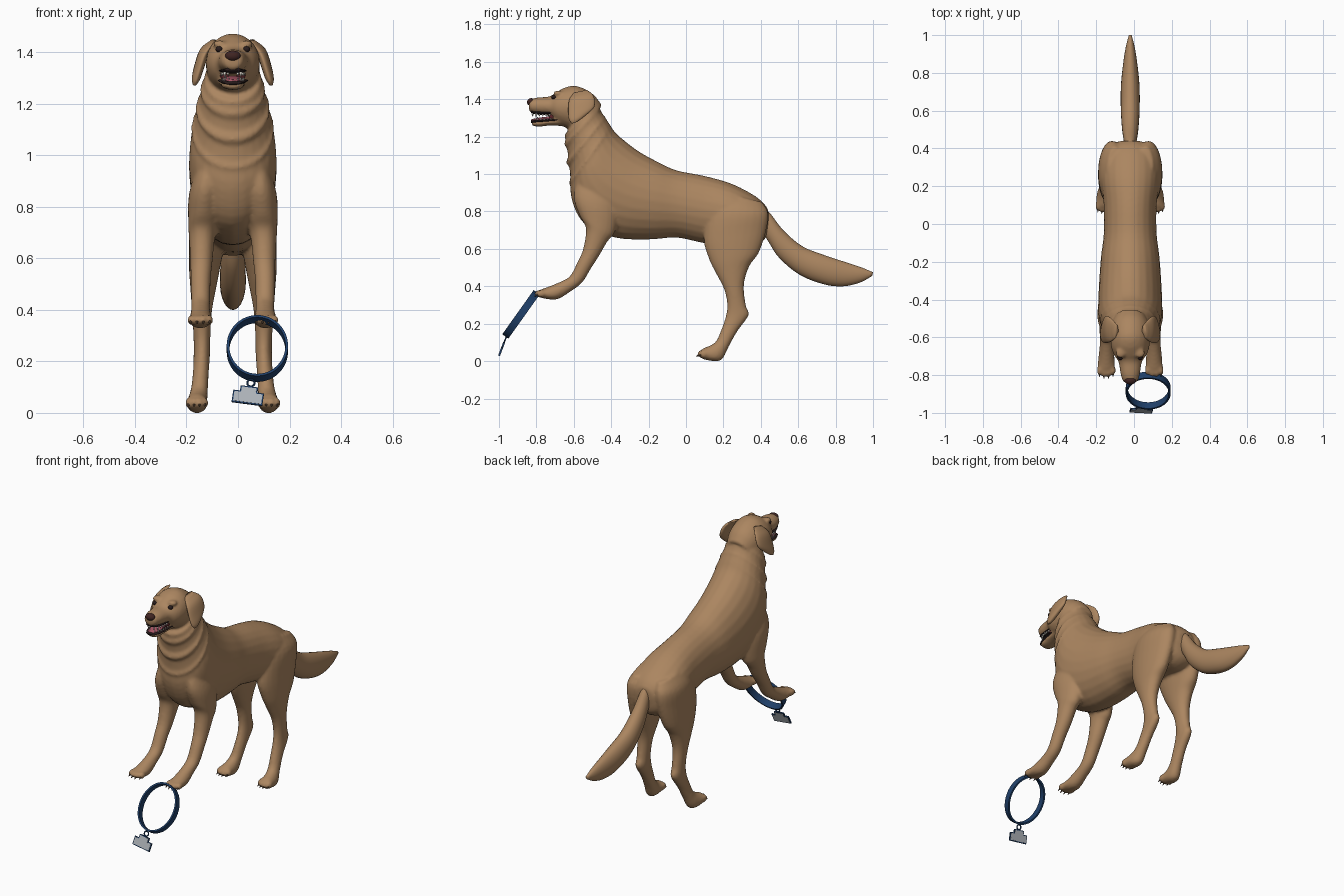
import bpy, bmesh, math
from mathutils import Vector, Matrix

default = bpy.data.objects.get("Cube")
if default:
    bpy.data.objects.remove(default, do_unlink=True)

MID = -0.02   # the animal stands slightly off the centre line
U = 0.01      # stations are written in hundredths


def material(name, r, g, b, rough=0.7):
    mat = bpy.data.materials.new(name)
    mat.use_nodes = True
    mat.diffuse_color = (r, g, b, 1)
    shader = mat.node_tree.nodes["Principled BSDF"]
    shader.inputs["Base Color"].default_value = (r, g, b, 1)
    shader.inputs["Roughness"].default_value = rough
    return mat


FUR = material("golden brown fur", 0.41, 0.238, 0.118)
NOSE = material("dark red brown nose", 0.05, 0.018, 0.016)
DARK = material("dark lips and eyes", 0.022, 0.012, 0.012)
MOUTH = material("mouth red", 0.12, 0.02, 0.025)
PINK = material("tongue pink", 0.42, 0.1, 0.14)
WHITE = material("tooth white", 0.75, 0.72, 0.65)
CLAW = material("claw brown", 0.14, 0.085, 0.05)
BLUE = material("collar blue", 0.014, 0.05, 0.14)
STEEL = material("tag grey", 0.42, 0.45, 0.48)


def finish(name, bm, mat, smooth=True):
    bmesh.ops.recalc_face_normals(bm, faces=bm.faces)
    mesh = bpy.data.meshes.new(name)
    bm.to_mesh(mesh)
    bm.free()
    mesh.materials.append(mat)
    for poly in mesh.polygons:
        poly.use_smooth = smooth
    obj = bpy.data.objects.new(name, mesh)
    bpy.context.scene.collection.objects.link(obj)
    return obj


def spline(keys, steps):
    """Smooth curve through the stations."""
    pts = [Vector(k) for k in keys]
    pts = [pts[0] * 2 - pts[1]] + pts + [pts[-1] * 2 - pts[-2]]
    out = []
    for a, b, c, d in zip(pts, pts[1:], pts[2:], pts[3:]):
        for i in range(steps):
            t = i / steps
            out.append((b * 2 + (c - a) * t + (a * 2 - b * 5 + c * 4 - d) * t**2
                        + (b * 3 - a - c * 3 + d) * t**3) * 0.5)
    return out + [pts[-2]]


def loft(bm, keys, side=0, sides=24, steps=4):
    """Skin ellipses; station = edge y,z, opposite edge y,z, half width, side offset."""
    rings = []
    for y1, z1, y2, z2, w, off in spline(keys, steps):
        ring = []
        for i in range(sides):
            a = math.tau * i / sides
            s = math.sin(a) / 2
            ring.append(bm.verts.new((
                MID + (side * off + max(w, 0.2) * math.cos(a)) * U,
                ((y1 + y2) / 2 + (y1 - y2) * s) * U,
                ((z1 + z2) / 2 + (z1 - z2) * s) * U)))
        rings.append(ring)
    for lower, upper in zip(rings, rings[1:]):
        for i in range(sides):
            j = (i + 1) % sides
            bm.faces.new((lower[i], lower[j], upper[j], upper[i]))
    bm.faces.new(rings[0])
    bm.faces.new(rings[-1])


def ball(bm, centre, size):
    bmesh.ops.create_uvsphere(bm, u_segments=16, v_segments=10, radius=1,
                              matrix=Matrix.Translation(centre) @ Matrix.Diagonal((*size, 1)))


def cone(bm, centre, direction, radius, depth):
    turn = Vector(direction).to_track_quat("Z", "Y").to_matrix().to_4x4()
    bmesh.ops.create_cone(bm, cap_ends=True, segments=8, radius1=radius, radius2=radius * 0.1,
                          depth=depth, matrix=Matrix.Translation(centre) @ turn)


# Body: torso, neck, head, jaw and legs fused into one skin
torso = [(44, 81, 44, 73, 5, 0), (41, 85, 42, 65, 11, 0), (35, 89.5, 35, 61, 15, 0),
         (24, 95, 24, 62, 15.5, 0), (10, 99, 10, 63, 14, 0), (-5, 102, -5, 66, 14, 0),
         (-15, 106.5, -20, 65, 15.5, 0), (-25, 112, -38, 66, 16.5, 0),
         (-33, 118, -54, 73, 17, 0), (-38, 122.5, -61, 86, 16.5, 0),
         (-41, 127, -62, 100, 14.8, 0), (-45, 133, -63.5, 113, 12.5, 0),
         (-48, 139, -65, 121, 11, 0)]
head = [(-45, 137, -53, 122, 8, 0), (-50, 143, -57, 123, 10, 0), (-58, 147, -62, 124, 10.5, 0),
        (-64, 146.5, -67, 126, 10, 0), (-69, 144, -70, 128, 8.5, 0), (-73, 141.5, -73, 131, 6.2, 0),
        (-79, 141, -79, 132, 5.2, 0), (-83, 140, -83, 133, 4, 0), (-84, 138.5, -84, 134.5, 2.4, 0)]
jaw = [(-65, 132, -65, 125.5, 6, 0), (-72, 130, -72, 126, 5.2, 0),
       (-79, 129, -79, 125.3, 4.4, 0), (-82.5, 128.5, -82.5, 126, 2.8, 0)]
front_leg = [(-57, 101, -39, 95, 4, 9), (-60, 88, -36, 82, 6.5, 10.5), (-57, 78, -38, 69, 5.8, 11.5),
             (-53.5, 71, -42, 64, 5, 12), (-55, 60, -46, 57, 4.3, 12.2), (-58, 53, -50.5, 50, 3.9, 12.5),
             (-62, 45.5, -55.5, 42, 3.7, 12.5), (-67, 42.5, -62, 37, 3.7, 12.5),
             (-73, 40, -69, 33, 4.3, 12.6), (-77, 38.5, -76, 33.5, 4.5, 12.7), (-79, 37.5, -79, 34.5, 3.6, 12.7)]
hind_leg = [(18, 90, 41, 85, 4, 8), (12, 80, 44, 79, 7, 9.5), (9.5, 65, 43, 70, 7, 10),
            (12.5, 54, 39, 58, 6, 11), (16.5, 46, 34, 51, 5, 11.5), (20.5, 38, 31, 41, 3.9, 12),
            (22, 30, 32, 30, 3.3, 12), (21, 23, 33.5, 24.5, 3.2, 12), (18.5, 16, 27.5, 16, 3.1, 12.4),
            (16, 10.5, 23, 8, 3.3, 13), (12.5, 8.2, 18.5, 0.3, 3.9, 13.8),
            (9.5, 7, 10, 0.8, 4.1, 14), (8, 5.5, 8, 2, 3.3, 14)]
body = bmesh.new()
for part in (torso, head, jaw):
    loft(body, part)
for side in (-1, 1):
    loft(body, front_leg, side)
    loft(body, hind_leg, side)
    for step in (-1.5, -0.5, 0.5, 1.5):
        reach = 0.01 if abs(step) < 1 else 0
        ball(body, (MID + side * 0.127 + step * 0.024, -0.775 - reach, 0.36), (0.014, 0.027, 0.02))
        ball(body, (MID + side * 0.14 + step * 0.021, 0.095 - reach, 0.038), (0.013, 0.025, 0.022))
    ball(body, (MID + side * 0.052, -0.685, 1.432), (0.026, 0.026, 0.014))

# Loose skin folds round the neck and chest
for y1, z1, y2, z2, w in ((-40, 125, -62.5, 95, 16.3), (-43, 130, -64, 106, 14.6), (-46, 134.5, -65, 116, 12.8)):
    rim = []
    for shift, scale in ((-4, 0.85), (0, 1), (2.2, 0.88)):
        my, mz, hy, hz = (y1 + y2) / 2, (z1 + z2) / 2 + shift, (y1 - y2) / 2 * scale, (z1 - z2) / 2 * scale
        rim.append((my + hy, mz + hz, my - hy, mz - hz, w * scale, 0))
    loft(body, rim)

skin = finish("body", body, FUR)
remesh = skin.modifiers.new("fuse", "REMESH")
remesh.mode = "VOXEL"
remesh.voxel_size = 0.009
remesh.use_smooth_shade = True
soften = skin.modifiers.new("soften", "SMOOTH")
soften.factor = 0.5
soften.iterations = 4

# Tail
tail = bmesh.new()
loft(tail, [(39, 85, 39, 72, 2.5, 0), (45, 79, 44, 64, 3.5, 0), (52, 70, 50, 55, 4.4, 0),
            (62, 61.5, 61, 46, 5, 0), (73, 57, 74, 41, 4.9, 0), (85, 53, 84, 40, 3.8, 0),
            (94, 50, 93, 42, 2.4, 0), (100, 47.5, 99.5, 45.5, 0.8, 0)])
finish("tail", tail, FUR)

# Ears
for side, label in ((-1, "right"), (1, "left")):
    ear = bmesh.new()
    loft(ear, [(-60, 143.5, -53, 145, 1.2, 7.5), (-62.5, 139.5, -49.5, 142, 2, 10.8),
               (-63, 133, -49, 136, 2, 13), (-62.5, 129, -54, 131, 1.7, 14.2),
               (-61, 127, -58, 128, 0.8, 14.8)], side)
    finish(label + "_ear", ear, FUR)

# Eyes and nose
for side, label in ((-1, "right"), (1, "left")):
    eye = bmesh.new()
    ball(eye, (MID + side * 0.053, -0.706, 1.411), (0.014, 0.014, 0.012))
    finish(label + "_eye", eye, DARK)
nose = bmesh.new()
ball(nose, (MID, -0.828, 1.385), (0.031, 0.022, 0.021))
finish("nose", nose, NOSE)

# Open mouth: lining, lips, tongue and teeth
mouth_parts = (
    ("mouth_lining", MOUTH, [(-67, 134, -67, 128, 5.4, 0), (-71, 134, -71, 128, 5, 0), (-73, 133.5, -73, 128, 4.2, 0)]),
    ("lower_lip", DARK, [(-68, 130.2, -68, 128, 6, 0), (-72, 129.7, -72, 127.8, 5.5, 0),
                         (-79, 129.2, -79, 127.4, 4.7, 0), (-83, 128.8, -83, 127.2, 2.8, 0)]),
    ("upper_lip", DARK, [(-68, 134, -68, 131.8, 6.4, 0), (-73, 133.8, -73, 131.8, 5.2, 0),
                         (-79, 133.8, -79, 131.7, 4.5, 0), (-83, 134, -83, 132.6, 3, 0)]),
    ("tongue", PINK, [(-69, 131, -69, 128.5, 3, 0), (-75, 130.6, -75, 128.6, 3.3, 0),
                      (-80, 129.9, -80, 128.3, 3, 0), (-82.5, 129.3, -82.5, 128.2, 1.6, 0)]))
for label, mat, keys in mouth_parts:
    bm = bmesh.new()
    loft(bm, keys)
    finish(label, bm, mat)
teeth = bmesh.new()
for side in (-1, 1):
    for i in range(6):
        y = -0.73 - i * 0.018
        x = MID + side * (0.044 - 0.0002 * i**3)
        size = 0.024 if i == 4 else 0.014
        cone(teeth, (x, y, 1.318 - size * 0.3), (0, 0, -1), 0.006, size)
        cone(teeth, (x * 0.92, y + 0.008, 1.29 + size * 0.3), (0, 0, 1), 0.005, size)
finish("teeth", teeth, WHITE)

# Claws
claws = bmesh.new()
for side in (-1, 1):
    for step in (-1.5, -0.5, 0.5, 1.5):
        reach = 0.01 if abs(step) < 1 else 0
        cone(claws, (MID + side * 0.127 + step * 0.024, -0.801 - reach, 0.35), (0, -1, -0.5), 0.006, 0.02)
        cone(claws, (MID + side * 0.14 + step * 0.021, 0.071 - reach, 0.029), (0, -1, -0.5), 0.006, 0.02)
finish("claws", claws, CLAW)

# Loose collar: an oval band leaning back against the paw
collar = bmesh.new()
up, axis = Vector((0, 0.58, 0.815)), Vector((0, -0.815, 0.58))
centre = Vector((0.075, -0.882, 0.25))
count = 48
rows = []
for i in range(count):
    a = math.tau * i / count
    rows.append([collar.verts.new(centre + Vector((math.cos(a) * (0.119 - t), 0, 0))
                                  + up * math.sin(a) * (0.145 - t) + axis * h)
                 for t, h in ((0, -0.02), (0, 0.02), (0.01, 0.02), (0.01, -0.02))])
for i in range(count):
    here, there = rows[i], rows[(i + 1) % count]
    for k in range(4):
        m = (k + 1) % 4
        collar.faces.new((here[k], there[k], there[m], here[m]))
band = finish("collar_band", collar, BLUE)
bpy.context.view_layer.objects.active = band
band.select_set(True)
bpy.ops.object.shade_smooth_by_angle(angle=math.radians(40))

# Hanging tag: blue rim with a grey plate, and the link above
outline = [(-6, -4), (6, -4), (6, 1), (3.4, 1), (3.4, 3.2), (-3.4, 3.2), (-3.4, 1), (-6, 1)]
place = (Matrix.Translation((0.04, -0.983, 0.072)) @ Matrix.Rotation(math.radians(-21), 4, "X")
         @ Matrix.Rotation(math.radians(8), 4, "Y"))
for label, mat, inset, thick in (("tag_rim", BLUE, 0, 0.008), ("tag_plate", STEEL, 0.5, 0.011)):
    tag = bmesh.new()
    verts = [tag.verts.new(((x - math.copysign(inset, x)) * U, thick / 2,
                            (z - math.copysign(inset, z - 0.99 if z > 0 else z)) * U)) for x, z in outline]
    plate = tag.faces.new(verts)
    grown = bmesh.ops.extrude_face_region(tag, geom=[plate])["geom"]
    bmesh.ops.translate(tag, vec=(0, -thick, 0), verts=[v for v in grown if isinstance(v, bmesh.types.BMVert)])
    tag.transform(place)
    finish(label, tag, mat, smooth=False)
bpy.ops.mesh.primitive_torus_add(major_radius=0.014, minor_radius=0.004, major_segments=20, minor_segments=8,
                                 location=(0.05, -0.966, 0.116), rotation=(math.radians(69), 0, 0))
link = bpy.context.object
link.name = "tag_link"
link.data.materials.append(BLUE)
bpy.ops.object.shade_smooth_by_angle()
